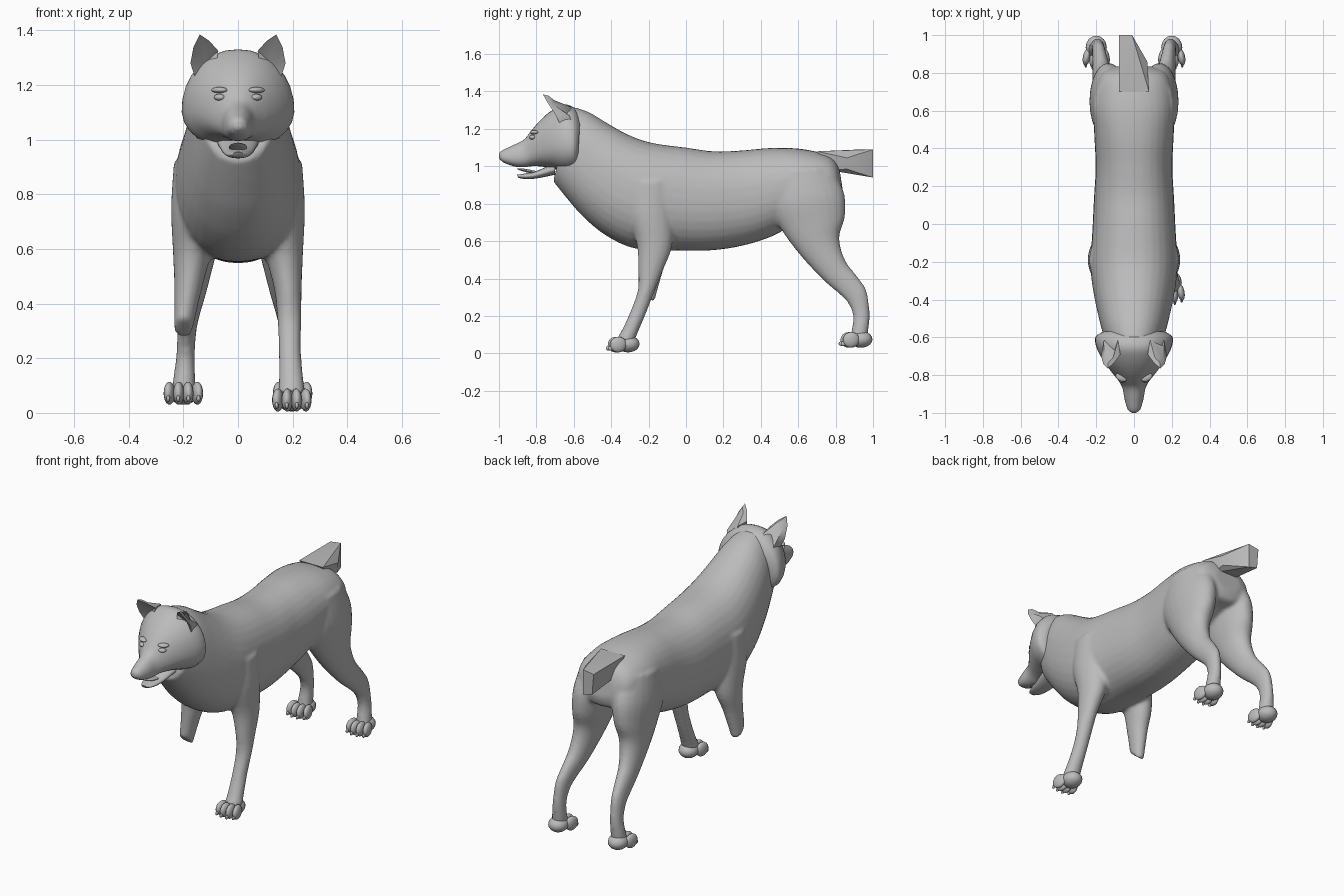
import bpy, bmesh, math
from mathutils import Vector, Matrix

if "Cube" in bpy.data.objects:
    bpy.data.objects.remove(bpy.data.objects["Cube"])

fur = bpy.data.materials.new("grey_fur")
fur.diffuse_color = (0.5, 0.5, 0.5, 1)
fur.use_nodes = True
fur.node_tree.nodes["Principled BSDF"].inputs["Base Color"].default_value = fur.diffuse_color


def finish(bm, name, angle=60):
    bmesh.ops.recalc_face_normals(bm, faces=bm.faces[:])
    me = bpy.data.meshes.new(name)
    bm.to_mesh(me)
    bm.free()
    ob = bpy.data.objects.new(name, me)
    bpy.context.collection.objects.link(ob)
    me.materials.append(fur)
    bpy.ops.object.select_all(action='DESELECT')
    bpy.context.view_layer.objects.active = ob
    ob.select_set(True)
    bpy.ops.object.shade_smooth_by_angle(angle=math.radians(angle))
    return ob


def catmull(rows, steps):
    out = []
    for i in range(len(rows) - 1):
        a, b, c, d = (rows[max(i - 1, 0)], rows[i], rows[i + 1], rows[min(i + 2, len(rows) - 1)])
        for s in range(steps):
            t = s / steps
            out.append([0.5 * (2 * q + (r - p) * t + (2 * p - 5 * q + 4 * r - u) * t * t
                               + (3 * q - p - 3 * r + u) * t ** 3) for p, q, r, u in zip(a, b, c, d)])
    return out + [rows[-1]]


def loft(bm, rows, sides=24, power=1.0, egg=0.0, steps=4):
    """Row: y1, z1, y2, z2 (ends of the section), centre x, half width."""
    rings = []
    for y1, z1, y2, z2, x, w in catmull(rows, steps):
        ring = []
        for k in range(sides):
            a = 2 * math.pi * k / sides
            c, s = math.cos(a), math.sin(a)
            c = math.copysign(abs(c) ** power, c)
            s = math.copysign(abs(s) ** power, s)
            f = 0.5 + 0.5 * s
            ring.append(bm.verts.new((x + w * c * (1 - egg * s), y2 + (y1 - y2) * f, z2 + (z1 - z2) * f)))
        rings.append(ring)
    for p, q in zip(rings, rings[1:]):
        for k in range(sides):
            n = (k + 1) % sides
            bm.faces.new((p[k], p[n], q[n], q[k]))
    bm.faces.new(rings[0])
    bm.faces.new(rings[-1])


def ball(bm, loc, size, pitch=0, yaw=0):
    m = (Matrix.Translation(loc) @ Matrix.Rotation(yaw, 4, 'Z') @ Matrix.Rotation(pitch, 4, 'X')
         @ Matrix.Diagonal((*size, 1)))
    bmesh.ops.create_uvsphere(bm, u_segments=16, v_segments=10, radius=1, matrix=m)


def flip(rows):
    return [r[:4] + (-r[4], r[5]) for r in rows]


# Torso and neck
bm = bmesh.new()
loft(bm, [
    (-.61, 1.32, -.71, .92, 0, .135), (-.52, 1.29, -.63, .82, 0, .165),
    (-.42, 1.23, -.54, .72, 0, .19), (-.30, 1.165, -.42, .625, 0, .215),
    (-.18, 1.125, -.27, .56, 0, .23), (0, 1.10, -.05, .55, 0, .22),
    (.15, 1.08, .13, .55, 0, .212), (.30, 1.085, .30, .575, 0, .203),
    (.45, 1.098, .47, .63, 0, .21), (.60, 1.095, .62, .72, 0, .215),
    (.73, 1.07, .75, .78, 0, .195), (.79, 1.04, .82, .80, 0, .16),
    (.82, .99, .84, .86, 0, .09)], sides=32, power=0.9)

# Hind legs
hind = [
    (.45, .97, .78, 1.0, .11, .10), (.44, .80, .845, .86, .13, .105),
    (.51, .66, .85, .73, .14, .09), (.61, .525, .82, .62, .153, .07),
    (.73, .395, .85, .50, .168, .052), (.81, .325, .925, .40, .18, .04),
    (.865, .27, .965, .335, .187, .035), (.893, .20, .982, .22, .192, .034),
    (.885, .12, .975, .12, .197, .041), (.87, .06, .96, .05, .2, .045)]
# Front legs, the second one ending above the wrist
front = [
    (-.33, .92, -.05, .92, .125, .11), (-.32, .75, -.06, .75, .145, .10),
    (-.265, .59, -.075, .57, .168, .07), (-.255, .45, -.12, .45, .183, .05),
    (-.257, .34, -.165, .34, .188, .044), (-.295, .23, -.215, .21, .19, .041),
    (-.34, .13, -.262, .10, .195, .046), (-.37, .08, -.28, .05, .197, .05)]
stump = front[:4] + [(-.257, .345, -.17, .27, .2, .034)]
for rows in (hind, flip(hind), front, flip(stump)):
    loft(bm, rows)
body = finish(bm, "body")
remesh = body.modifiers.new("blend", 'REMESH')
remesh.mode = 'VOXEL'
remesh.voxel_size = 0.011
remesh.use_smooth_shade = True
smooth = body.modifiers.new("soften", 'SMOOTH')
smooth.factor = 0.5
smooth.iterations = 6


# Paws with four toes each
def paw(name, x, y, z):
    bm = bmesh.new()
    ball(bm, (x, y + .03, z + .045), (.056, .062, .045))
    for k in range(4):
        d = k - 1.5
        reach = .012 if k in (1, 2) else 0
        ball(bm, (x + d * .034, y - .022 - reach, z + .042), (.02, .045, .042), .15, d * .12)
        ball(bm, (x + d * .037, y - .063 - reach, z + .022), (.007, .014, .012))
    finish(bm, name)


paw("front_paw", .197, -.34, .005)
paw("hind_paw_right", .2, .905, .03)
paw("hind_paw_left", -.2, .905, .03)

# Docked tail with a slanting cut end
bm = bmesh.new()
for p in [(-.08, .70, 1.08), (.08, .70, 1.08), (-.07, .76, .98), (.06, .76, .98),
          (-.08, 1, 1.08), (-.01, 1, 1.09), (-.07, 1, .955), (-.01, 1, .94),
          (.07, .86, 1.045), (.065, .86, .985), (0, .93, 1.09)]:
    bm.verts.new(p)
bmesh.ops.convex_hull(bm, input=bm.verts[:])
finish(bm, "tail", 30)

# Head with cheek ruff and muzzle
bm = bmesh.new()
loft(bm, [
    (-1.0, 1.065, -.995, 1.04, 0, .015), (-.985, 1.083, -.975, 1.02, 0, .034),
    (-.93, 1.11, -.92, 1.0, 0, .05), (-.87, 1.14, -.87, .995, 0, .06),
    (-.835, 1.18, -.83, 1.0, 0, .08), (-.79, 1.235, -.785, 1.0, 0, .115),
    (-.73, 1.29, -.72, .99, 0, .16), (-.66, 1.33, -.655, .97, 0, .195),
    (-.60, 1.315, -.60, .975, 0, .202), (-.565, 1.27, -.58, 1.0, 0, .17)],
    sides=28, power=0.9, egg=0.14)
finish(bm, "head")

# Lower jaw
bm = bmesh.new()
loft(bm, [
    (-.905, .955, -.895, .938, 0, .018), (-.87, .96, -.86, .932, 0, .04),
    (-.80, .975, -.80, .935, 0, .055), (-.70, 1.02, -.70, .955, 0, .075)], sides=16)
finish(bm, "jaw")

# Tongue
bm = bmesh.new()
ball(bm, (0, -.83, .972), (.034, .075, .009), -.2)
finish(bm, "tongue")

# Nose
bm = bmesh.new()
ball(bm, (0, -.98, 1.052), (.03, .02, .024))
finish(bm, "nose")

for side, word in ((1, "right"), (-1, "left")):
    # Eye and brow
    bm = bmesh.new()
    ball(bm, (.068 * side, -.822, 1.155), (.022, .016, .012), 0, .5 * side)
    finish(bm, "eye_" + word)
    bm = bmesh.new()
    ball(bm, (.068 * side, -.812, 1.182), (.032, .02, .011), 0, .5 * side)
    finish(bm, "brow_" + word)
    # Hollow pointed ear
    bm = bmesh.new()
    rim = [(.14, -.765, 1.385), (.163, -.74, 1.34), (.174, -.70, 1.28), (.155, -.67, 1.22),
           (.085, -.70, 1.24), (.072, -.69, 1.325), (.105, -.735, 1.362)]
    ring = [bm.verts.new((x * side, y, z)) for x, y, z in rim]
    back = [bm.verts.new((side * (.125 + (x - .125) * .75), y + (.075 if z < 1.34 else .03), z - .008))
            for x, y, z in rim]
    hollow = bm.verts.new((.122 * side, -.665, 1.28))
    for k in range(7):
        n = (k + 1) % 7
        bm.faces.new((ring[k], ring[n], hollow))
        bm.faces.new((ring[n], ring[k], back[k], back[n]))
    bm.faces.new(back)
    finish(bm, "ear_" + word, 45)
